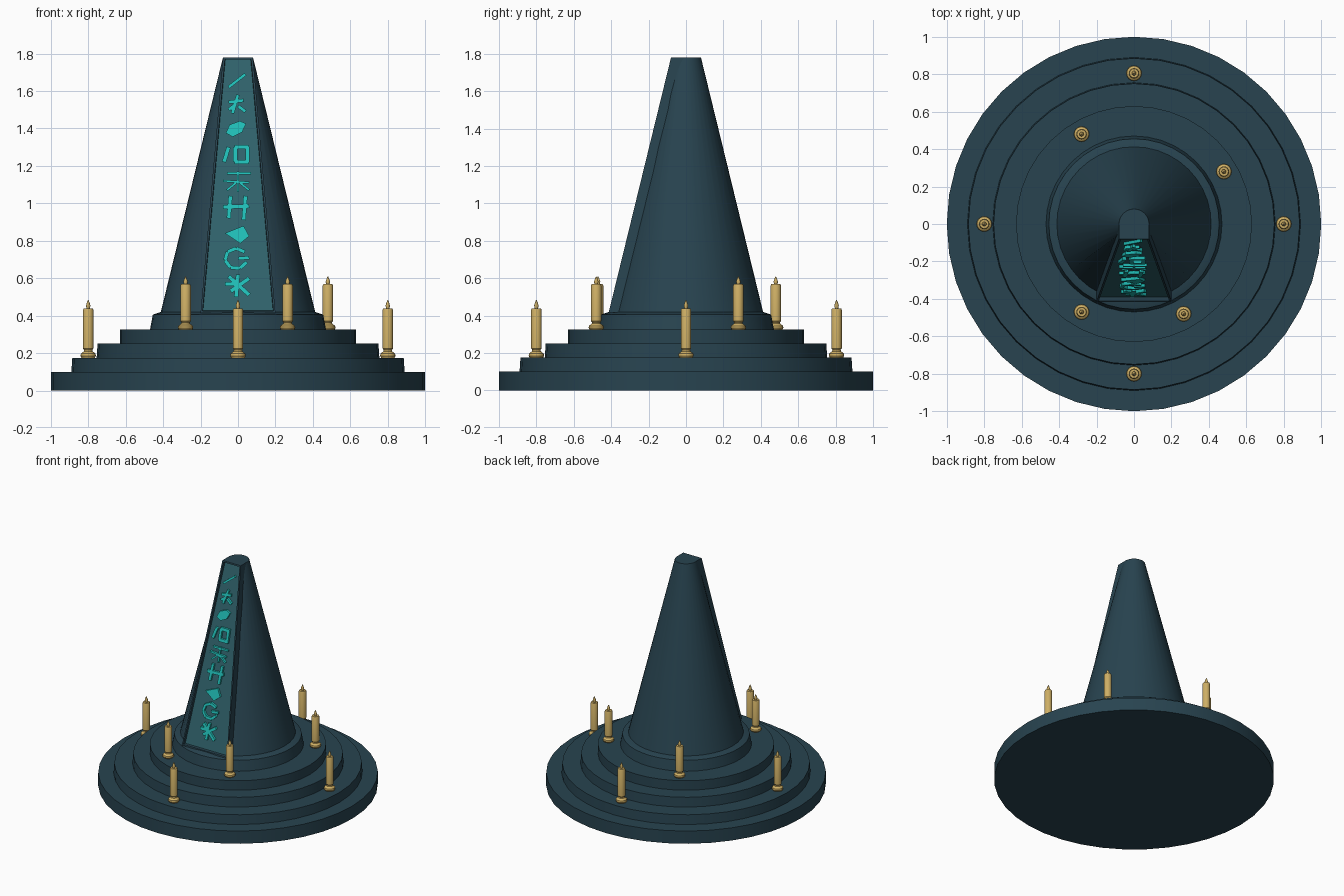
import bpy, bmesh, math

if "Cube" in bpy.data.objects:
    bpy.data.objects.remove(bpy.data.objects["Cube"])

def material(name, rgb):
    m = bpy.data.materials.new(name)
    m.diffuse_color = (*rgb, 1)
    m.use_nodes = True
    m.node_tree.nodes["Principled BSDF"].inputs["Base Color"].default_value = m.diffuse_color
    return m

STONE = material("dark slate", (0.021, 0.057, 0.080))
PANEL = material("deep teal", (0.030, 0.125, 0.150))
GLOW = material("bright turquoise", (0.015, 0.52, 0.48))
GOLD = material("candle gold", (0.62, 0.43, 0.13))

def finish(bm, name, mats, smooth=True):
    bmesh.ops.recalc_face_normals(bm, faces=bm.faces)
    me = bpy.data.meshes.new(name)
    bm.to_mesh(me)
    bm.free()
    for m in mats:
        me.materials.append(m)
    ob = bpy.data.objects.new(name, me)
    bpy.context.collection.objects.link(ob)
    if smooth:
        bpy.ops.object.select_all(action='DESELECT')
        ob.select_set(True)
        bpy.context.view_layer.objects.active = ob
        bpy.ops.object.shade_smooth_by_angle(angle=math.radians(30))
    return ob

def lathe(profile, segs, at=(0, 0, 0), clamp=None):
    """Spin (radius, z) points round z; clamp flattens the front by that depth."""
    bm = bmesh.new()
    rings = []
    for r, z in profile:
        ring = []
        for i in range(segs):
            a = 2 * math.pi * i / segs
            x, y = r * math.cos(a), r * math.sin(a)
            if clamp is not None:
                y = max(y, clamp - r)
            ring.append(bm.verts.new((x + at[0], y + at[1], z + at[2])))
        rings.append(ring)
    for lo, hi in zip(rings, rings[1:]):
        for i in range(segs):
            j = (i + 1) % segs
            bm.faces.new((lo[i], lo[j], hi[j], hi[i]))
    bm.faces.new(rings[0][::-1])
    bm.faces.new(rings[-1])
    return bm

# Stepped round base
steps = [(1.0, 0), (1.0, 0.1), (0.89, 0.1), (0.885, 0.175), (0.755, 0.175),
         (0.75, 0.25), (0.63, 0.25), (0.63, 0.325), (0.47, 0.325), (0.455, 0.405), (0.41, 0.42)]
finish(lathe(steps, 40), "stepped_base", [STONE])

# Tapered spire, front flattened to make room for the panel
finish(lathe([(0.417, 0.40), (0.08, 1.78)], 40, clamp=0.035), "spire", [STONE])

# Sloping front plane shared by frame and carvings
def front_y(z):
    return -0.41 + (z - 0.43) * 0.33 / 1.35

# Framed front panel: a slab with a sunken inset face
bm = bmesh.new()
vs = []
for back in (0, 0.085):
    for x, z in ((-0.2, 0.415), (0.2, 0.415), (0.08, 1.78), (-0.08, 1.78)):
        vs.append(bm.verts.new((x, front_y(z) + back, z)))
front = bm.faces.new(vs[:4])
bm.faces.new(vs[:3:-1])
for i in range(4):
    j = (i + 1) % 4
    bm.faces.new((vs[j], vs[i], vs[i + 4], vs[j + 4]))
bmesh.ops.recalc_face_normals(bm, faces=bm.faces)
bmesh.ops.inset_individual(bm, faces=[front], thickness=0.015)
bmesh.ops.inset_individual(bm, faces=[front], thickness=0.003)
for v in front.verts:
    v.co.y += 0.02
front.material_index = 1
finish(bm, "panel_frame", [STONE, PANEL], smooth=False)

# Abstract raised marks
marks = bmesh.new()

def plate(pts):
    n = len(pts)
    f = [marks.verts.new((x, front_y(z) + 0.004, z)) for x, z in pts]
    b = [marks.verts.new((x, front_y(z) + 0.023, z)) for x, z in pts]
    marks.faces.new(f)
    marks.faces.new(b[::-1])
    for i in range(n):
        j = (i + 1) % n
        marks.faces.new((f[j], f[i], b[i], b[j]))

def stroke(cz, x1, z1, x2, z2, w):
    """Straight bar; coordinates in hundredths around height cz."""
    x1, z1, x2, z2, w = (k / 100 for k in (x1, z1, x2, z2, w))
    d = math.hypot(x2 - x1, z2 - z1)
    px, pz = -(z2 - z1) / d * w / 2, (x2 - x1) / d * w / 2
    plate([(x1 - px, cz + z1 - pz), (x2 - px, cz + z2 - pz),
           (x2 + px, cz + z2 + pz), (x1 + px, cz + z1 + pz)])

strokes = {
    1.66: (1.6, [(-5, -4, 4, 3)]),
    1.53: (1.8, [(-5, 1, 3, 2), (0, 5, -3, -5), (-5, -3, -1, 0), (0, -1, 4, -4)]),
    1.26: (2.2, [(-7.5, -4, -5, 4), (-2, 4, 6, 4), (-2, -4, 6, -4), (-1.5, -4, -1.5, 4), (5, -4, 5, 4)]),
    1.12: (1.2, [(-6, 4, 7, 4), (-8, 0, 6, -1), (0, 5, 0, -6), (-1, -1, -6, -5), (1, -1, 6, -5)]),
    0.98: (2.2, [(-4, 6, -5, -6), (4, 6, 3, -7), (-8, 0, 6, 0.5)]),
    0.56: (2.2, [(-5, 5, 6, -5), (6, 4, -4, -3), (0, 6, -1, -6), (-7, 1, -1, 1)]),
}
for cz, (w, bars) in strokes.items():
    for s in bars:
        stroke(cz, *s, w)
plate([(-0.065, 1.375), (-0.045, 1.42), (0.01, 1.44), (0.043, 1.425), (0.022, 1.38), (-0.028, 1.355)])
plate([(-0.07, 0.84), (0.012, 0.785), (0.06, 0.825), (0.03, 0.88)])
arc = [(6 * math.cos(math.radians(a)) - 1, 5.5 * math.sin(math.radians(a))) for a in range(40, 341, 50)]
for p, q in zip(arc, arc[1:]):
    stroke(0.705, *p, *q, 2)
stroke(0.705, 0, 0, 6, 0.5, 1.8)
finish(marks, "raised_marks", [GLOW], smooth=False)

# Candles: four on the second step, four on the fourth
candle = [(0.036, 0), (0.041, 0.01), (0.039, 0.022), (0.024, 0.034), (0.022, 0.042), (0.028, 0.05),
          (0.028, 0.255), (0.024, 0.264), (0.009, 0.264), (0.012, 0.278), (0.008, 0.292), (0.002, 0.308)]
spots = [(0, 0.805, 0.175), (-0.8, 0, 0.175), (0.8, 0, 0.175), (0, -0.8, 0.175),
         (-0.28, 0.48, 0.325), (0.48, 0.28, 0.325), (-0.28, -0.47, 0.325), (0.265, -0.48, 0.325)]
for i, p in enumerate(spots):
    height = 1.0 if p[2] < 0.2 else 0.92
    prof = [(r, z * height) for r, z in candle]
    finish(lathe(prof, 16, at=p), f"candle_{i + 1}", [GOLD])
